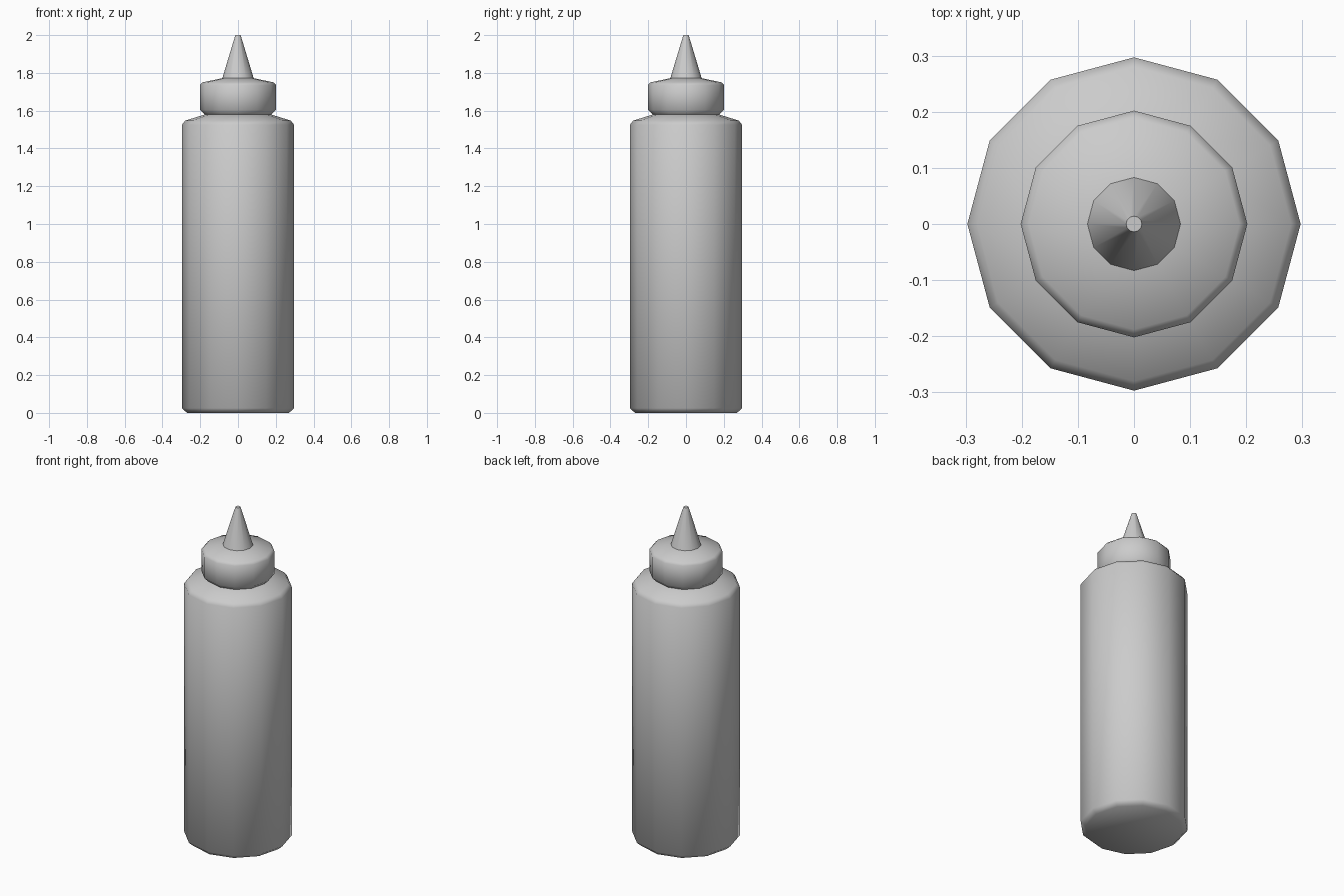
import bpy, bmesh
from math import cos, sin, tau, radians

if "Cube" in bpy.data.objects:
    bpy.data.objects.remove(bpy.data.objects["Cube"])

SIDES = 12


def lathe(name, profile, close_bottom=False, close_top=False):
    """Revolve (radius, height) pairs, listed bottom to top, around z."""
    bm = bmesh.new()
    rings = [[bm.verts.new((r * cos(tau * i / SIDES), r * sin(tau * i / SIDES), z))
              for i in range(SIDES)] for r, z in profile]
    for low, high in zip(rings, rings[1:]):
        for i in range(SIDES):
            j = (i + 1) % SIDES
            bm.faces.new((low[i], low[j], high[j], high[i]))
    if close_bottom:
        bm.faces.new(rings[0][::-1])
    if close_top:
        bm.faces.new(rings[-1])
    mesh = bpy.data.meshes.new(name)
    bm.to_mesh(mesh)
    bm.free()
    obj = bpy.data.objects.new(name, mesh)
    bpy.context.collection.objects.link(obj)
    bpy.ops.object.select_all(action='DESELECT')
    obj.select_set(True)
    bpy.context.view_layer.objects.active = obj
    bpy.ops.object.shade_smooth_by_angle(angle=radians(60))
    return obj


# Bottle: chamfered base, straight wall, sloped shoulder up to the neck
lathe("bottle", [(0.27, 0), (0.297, 0.025), (0.297, 1.525), (0.28, 1.547),
                 (0.175, 1.58)], close_bottom=True)

# Cap and pointed nozzle, meeting the bottle at the neck
lathe("cap_and_nozzle", [(0.175, 1.58), (0.202, 1.605), (0.202, 1.735),
                         (0.188, 1.75), (0.083, 1.772), (0.014, 2.0)],
      close_top=True)
